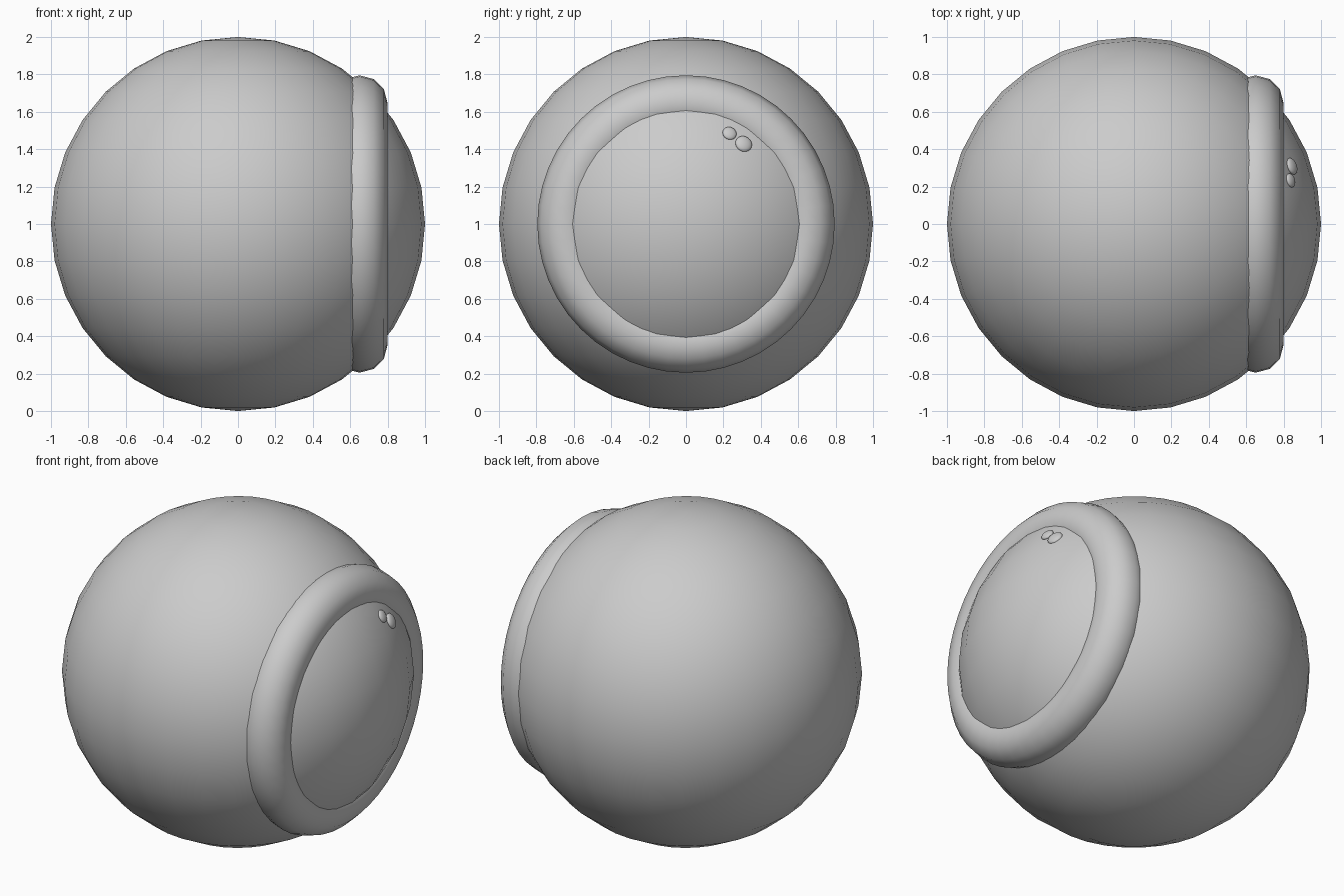
import bpy, math
from mathutils import Vector

if "Cube" in bpy.data.objects:
    bpy.data.objects.remove(bpy.data.objects["Cube"])

grey = bpy.data.materials.new("light grey")
grey.diffuse_color = (0.6, 0.6, 0.6, 1)
grey.use_nodes = True
grey.node_tree.nodes["Principled BSDF"].inputs["Base Color"].default_value = grey.diffuse_color
CENTRE = Vector((0, 0, 1))


def finish(name):
    ob = bpy.context.object
    ob.name = name
    ob.data.materials.append(grey)
    bpy.ops.object.shade_smooth()
    return ob


# main ball
bpy.ops.mesh.primitive_uv_sphere_add(segments=32, ring_count=16, radius=1, location=CENTRE)
finish("ball")

# raised ring around the lens, facing +x
bpy.ops.mesh.primitive_torus_add(major_segments=48, minor_segments=12,
                                 major_radius=0.645, minor_radius=0.15,
                                 location=(0.65, 0, 1),
                                 rotation=(0, math.pi / 2, 0))
finish("lens_ring")


# two flattened glint beads lying on the ball surface
def glint(name, y, z, r):
    n = Vector((math.sqrt(1 - y * y - z * z), y, z))
    bpy.ops.mesh.primitive_uv_sphere_add(segments=24, ring_count=12, radius=r,
                                         location=CENTRE + n * 0.995,
                                         rotation=n.to_track_quat('Z', 'Y').to_euler())
    ob = finish(name)
    ob.scale = (1, 1, 0.45)


glint("large_glint", 0.31, 0.43, 0.046)
glint("small_glint", 0.234, 0.487, 0.038)
